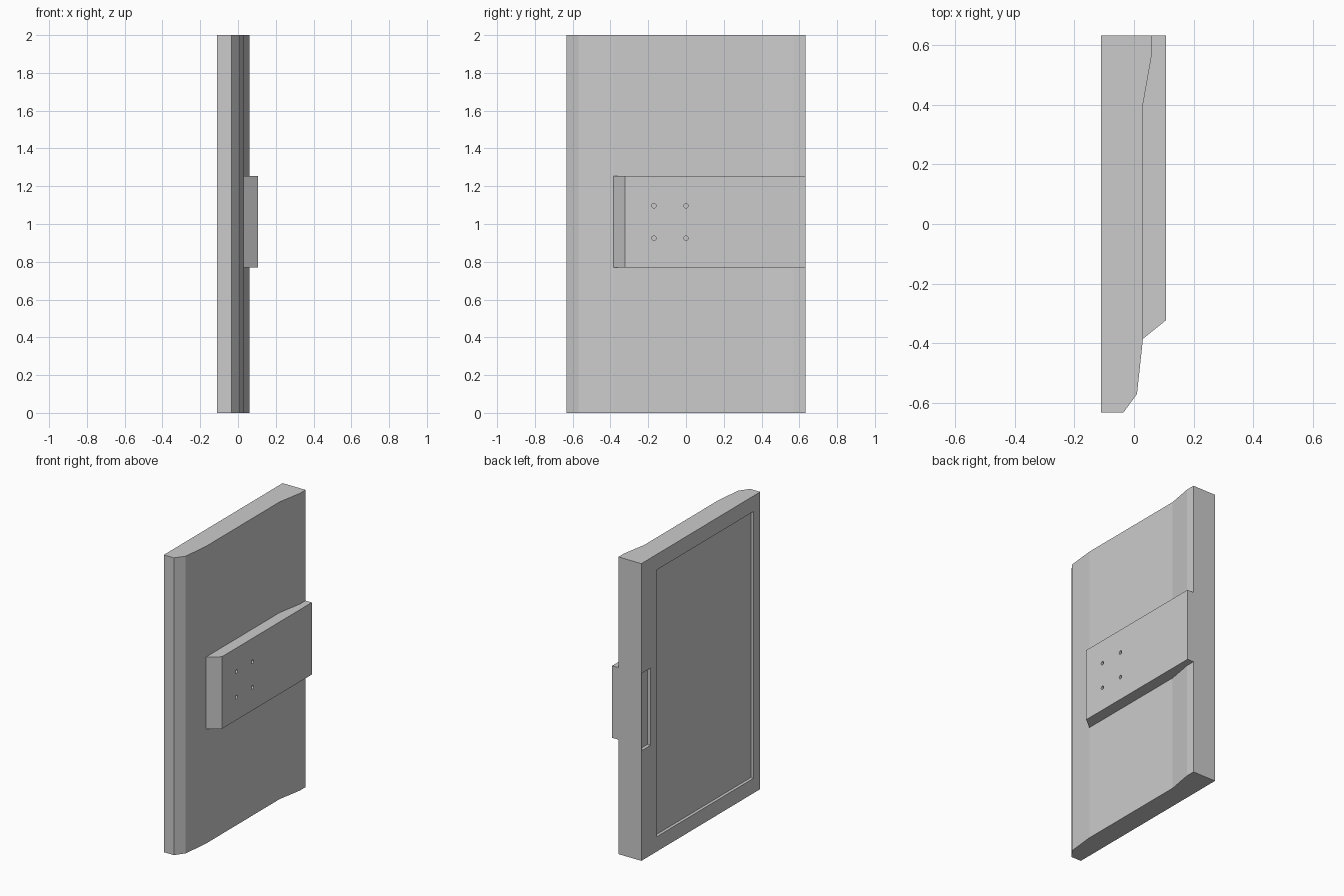
import bpy, bmesh, math
from mathutils import Matrix

if "Cube" in bpy.data.objects:
    bpy.data.objects.remove(bpy.data.objects["Cube"])


def new_object(name, bm):
    bmesh.ops.recalc_face_normals(bm, faces=bm.faces)
    mesh = bpy.data.meshes.new(name)
    bm.to_mesh(mesh)
    bm.free()
    ob = bpy.data.objects.new(name, mesh)
    bpy.context.collection.objects.link(ob)
    return ob


def extrude_profile(name, points, z0, z1):
    bm = bmesh.new()
    face = bm.faces.new([bm.verts.new((x, y, z0)) for x, y in points])
    top = bmesh.ops.extrude_face_region(bm, geom=[face])["geom"]
    bmesh.ops.translate(bm, vec=(0, 0, z1 - z0),
                        verts=[v for v in top if isinstance(v, bmesh.types.BMVert)])
    return new_object(name, bm)


def box(name, x0, x1, y0, y1, z0, z1):
    return extrude_profile(name, [(x0, y0), (x1, y0), (x1, y1), (x0, y1)], z0, z1)


def cut(target, cutter):
    mod = target.modifiers.new(cutter.name, "BOOLEAN")
    mod.operation = "DIFFERENCE"
    mod.solver = "EXACT"
    mod.object = cutter
    cutter.hide_render = True
    cutter.hide_set(True)


# Main contoured slab
slab = extrude_profile("door_slab", [
    (-0.11, -0.632), (-0.035, -0.632), (0.01, -0.57), (0.03, -0.385),
    (0.03, 0.40), (0.06, 0.57), (0.06, 0.632), (-0.11, 0.632)], 0, 2)

# Raised armrest-like block, following the slab surface
block = extrude_profile("raised_block", [
    (0.03, -0.385), (0.107, -0.323), (0.107, 0.632),
    (0.06, 0.632), (0.06, 0.57), (0.03, 0.40)], 0.77, 1.255)

# Shallow recesses in the back face
cut(slab, box("panel_recess_cutter", -0.2, -0.09, -0.56, 0.47, 0.10, 1.895))
cut(slab, box("edge_pocket_cutter", -0.2, -0.087, 0.535, 0.626, 0.74, 1.26))

# Four screw holes in the block
bm = bmesh.new()
for y in (-0.17, 0.0):
    for z in (0.925, 1.097):
        bmesh.ops.create_cone(
            bm, cap_ends=True, segments=16, radius1=0.012, radius2=0.012, depth=0.06,
            matrix=Matrix.Translation((0.107, y, z)) @ Matrix.Rotation(math.pi / 2, 4, "Y"))
cut(block, new_object("screw_hole_cutter", bm))
